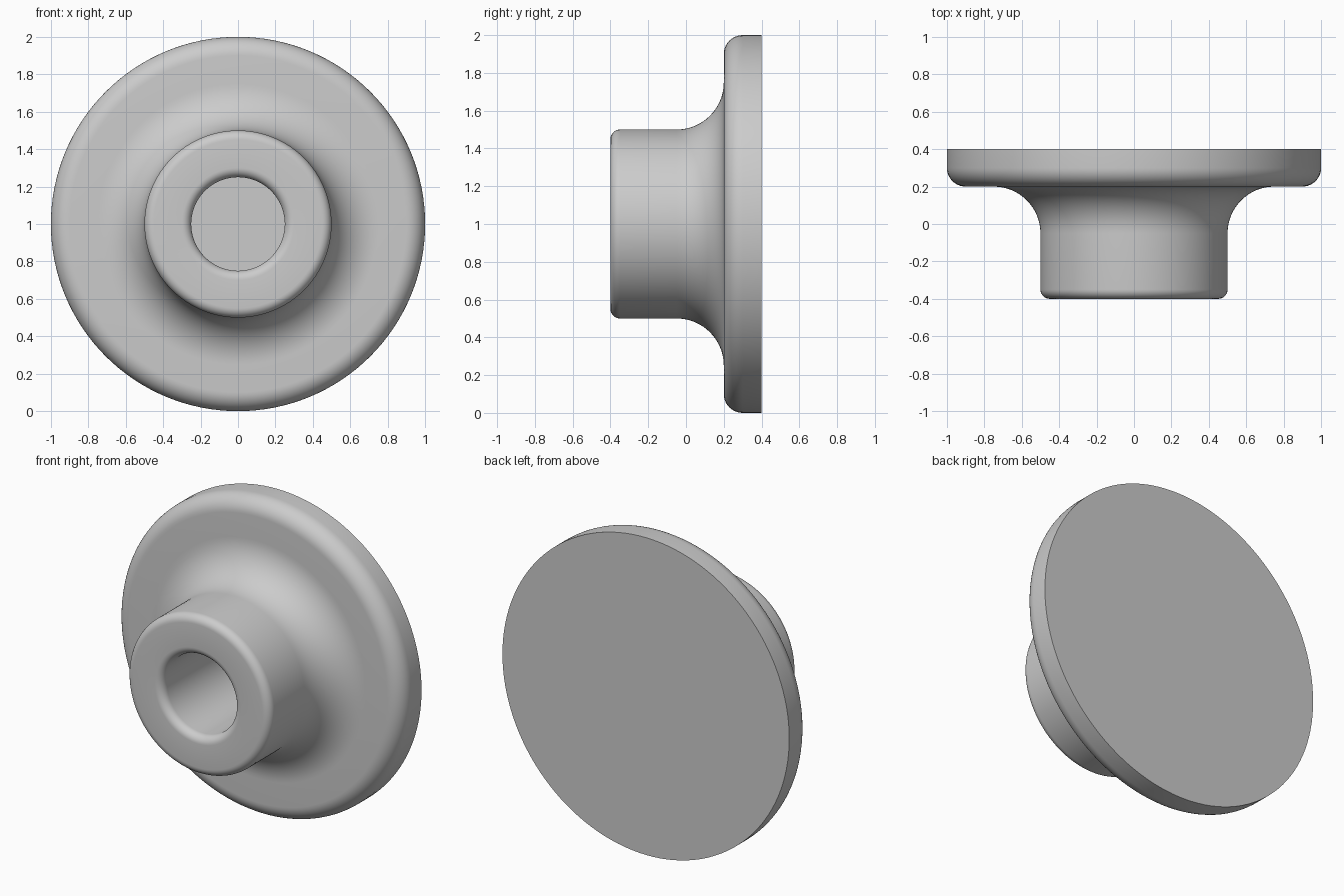
import bpy, bmesh
from math import sin, cos, pi, radians
from mathutils import Vector, Matrix

if "Cube" in bpy.data.objects:
    bpy.data.objects.remove(bpy.data.objects["Cube"])

SIDES = 128


def arc(cr, cy, rad, a0, a1, n):
    """Points (radius, y) on an arc, angles in degrees."""
    return [(cr + rad * cos(radians(a0 + (a1 - a0) * i / n)),
             cy + rad * sin(radians(a0 + (a1 - a0) * i / n))) for i in range(n + 1)]


# half profile as (radius, y): blind hole, boss, fillet, flange, flat back
profile = [(0, 0.2), (0.25, 0.2)]
profile += arc(0.30, -0.35, 0.05, 180, 270, 8)    # hole lip
profile += arc(0.45, -0.35, 0.05, -90, 0, 8)      # boss outer edge
profile += arc(0.75, -0.05, 0.25, 180, 90, 16)    # fillet into flange
profile += arc(0.90, 0.30, 0.10, -90, 0, 10)      # flange rim
profile += [(1.0, 0.4), (0, 0.4)]

# revolve around the y axis
bm = bmesh.new()
verts = [bm.verts.new((r, y, 0)) for r, y in profile]
edges = [bm.edges.new(pair) for pair in zip(verts, verts[1:])]
bmesh.ops.spin(bm, geom=verts + edges, cent=(0, 0, 0), axis=(0, 1, 0),
               angle=2 * pi, steps=SIDES, use_merge=False)
bmesh.ops.remove_doubles(bm, verts=bm.verts, dist=1e-4)
bmesh.ops.recalc_face_normals(bm, faces=bm.faces)
bmesh.ops.translate(bm, verts=bm.verts, vec=(0, 0, 1))

mesh = bpy.data.meshes.new("flanged_knob")
bm.to_mesh(mesh)
bm.free()
knob = bpy.data.objects.new("flanged_knob", mesh)
bpy.context.collection.objects.link(knob)
bpy.context.view_layer.objects.active = knob
knob.select_set(True)
bpy.ops.object.shade_smooth_by_angle(angle=radians(30))
